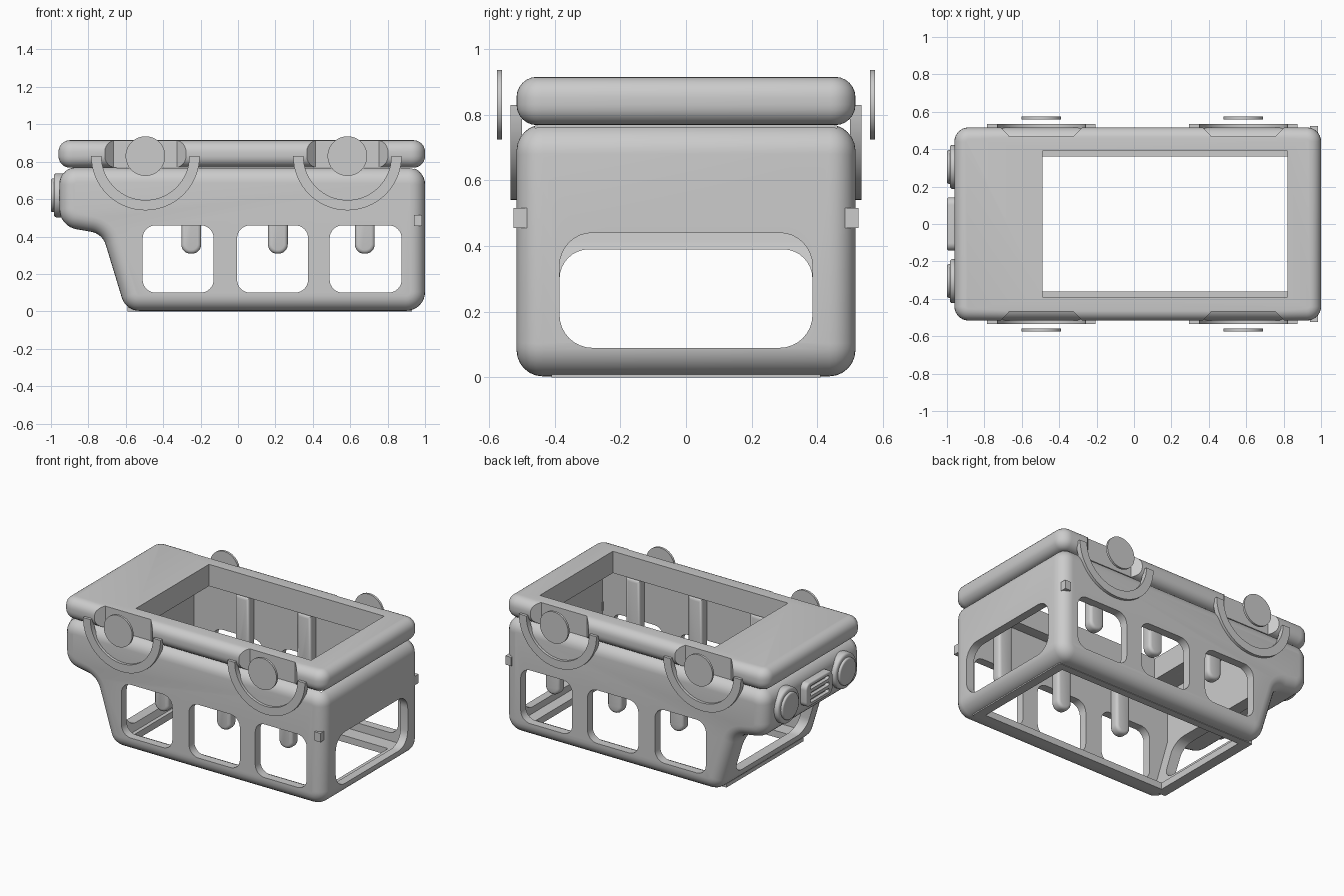
import bpy, bmesh, math
from mathutils import Vector

if "Cube" in bpy.data.objects:
    bpy.data.objects.remove(bpy.data.objects["Cube"], do_unlink=True)

grey = bpy.data.materials.new("plain_grey")
grey.use_nodes = True
grey.diffuse_color = (0.6, 0.6, 0.6, 1)
grey.node_tree.nodes["Principled BSDF"].inputs["Base Color"].default_value = (0.6, 0.6, 0.6, 1)


def rounded(corners, steps=8):
    """Outline from (u, v, radius) corners, each filleted with an arc."""
    out = []
    n = len(corners)
    for i, (u, v, r) in enumerate(corners):
        p = Vector((u, v))
        if r == 0:
            out.append(p)
            continue
        a = (Vector(corners[i - 1][:2]) - p).normalized()
        b = (Vector(corners[(i + 1) % n][:2]) - p).normalized()
        half = a.angle(b) / 2
        centre = p + (a + b).normalized() * (r / math.sin(half))
        start = (p + a * (r / math.tan(half)) - centre).normalized()
        end = (p + b * (r / math.tan(half)) - centre).normalized()
        for k in range(steps + 1):
            out.append(centre + start.slerp(end, k / steps).normalized() * r)
    return out


def rect(u0, u1, v0, v1, r=0.0):
    return rounded([(u0, v0, r), (u1, v0, r), (u1, v1, r), (u0, v1, r)])


def circle(u, v, r, n=48):
    return [Vector((u + r * math.cos(math.tau * k / n), v + r * math.sin(math.tau * k / n)))
            for k in range(n)]


def prism(name, outline, axis, lo, hi, bevel=0.0, segments=6):
    """Extrude an outline along an axis and round its two rims."""
    place = {"x": lambda p, t: (t, p.x, p.y),
             "y": lambda p, t: (p.x, t, p.y),
             "z": lambda p, t: (p.x, p.y, t)}[axis]
    bm = bmesh.new()
    a = [bm.verts.new(place(p, lo)) for p in outline]
    b = [bm.verts.new(place(p, hi)) for p in outline]
    caps = [bm.faces.new(a), bm.faces.new(b)]
    for i in range(len(a)):
        bm.faces.new((a[i - 1], a[i], b[i], b[i - 1]))
    bmesh.ops.recalc_face_normals(bm, faces=bm.faces)
    if bevel:
        rims = list({e for f in caps for e in f.edges})
        bmesh.ops.bevel(bm, geom=rims, offset=bevel, segments=segments,
                        profile=0.5, affect="EDGES", clamp_overlap=False)
    mesh = bpy.data.meshes.new(name)
    bm.to_mesh(mesh)
    bm.free()
    mesh.materials.append(grey)
    obj = bpy.data.objects.new(name, mesh)
    bpy.context.collection.objects.link(obj)
    return obj


def cut(obj, cutters):
    for c in cutters:
        mod = obj.modifiers.new("cut", "BOOLEAN")
        mod.object = c
        mod.operation = "DIFFERENCE"
        mod.solver = "EXACT"
        bpy.context.view_layer.objects.active = obj
        bpy.ops.object.modifier_apply(modifier=mod.name)
        bpy.data.objects.remove(c, do_unlink=True)


# Upturned van body with short nose
body = prism("body_shell", rounded([
    (-0.955, 0.77, 0.09), (-0.955, 0.455, 0.11), (-0.725, 0.415, 0.1),
    (-0.6, 0.003, 0.1), (1.0, 0.003, 0.1), (1.0, 0.77, 0.09)]),
    "y", -0.516, 0.516, bevel=0.08)

# Hollow cabin, roof opening and windows
hollow = [prism("cabin_cut", rounded([
    (-0.65, 0.8, 0), (-0.65, 0.42, 0), (-0.545, 0.045, 0),
    (0.945, 0.045, 0), (0.945, 0.8, 0)]), "y", -0.46, 0.46)]
hollow.append(prism("roof_cut", rect(-0.52, 0.87, -0.36, 0.36), "z", -0.1, 0.2))
for x0, x1 in ((-0.51, -0.13), (-0.005, 0.375), (0.49, 0.875)):
    hollow.append(prism("side_window_cut", rect(x0, x1, 0.1, 0.46, 0.07), "y", -0.7, 0.7))
hollow.append(prism("rear_window_cut", rect(-0.385, 0.385, 0.09, 0.44, 0.1), "x", 0.85, 1.1))
hollow.append(prism("windscreen_cut", rect(-0.385, 0.385, 0.09, 0.39, 0.09), "x", -0.76, -0.45))
cut(body, hollow)

# Thin rim around the roof opening
rim = prism("roof_rim", rect(-0.59, 0.93, -0.41, 0.41), "z", 0.0, 0.025)
cut(rim, [prism("rim_cut", rect(-0.52, 0.87, -0.36, 0.36), "z", -0.1, 0.1)])

# Chassis slab with its opening and wheel notches
slab = prism("chassis_slab", rect(-0.96, 1.0, -0.516, 0.516, 0.075), "z", 0.768, 0.915, bevel=0.062)
notches = [prism("floor_cut", rect(-0.49, 0.82, -0.39, 0.39), "z", 0.5, 1.1)]
wheels = (-0.495, 0.585)
for x in wheels:
    for s in (-1, 1):
        notches.append(prism("notch_cut", rounded([
            (x - 0.25, s * 0.55, 0), (x - 0.17, s * 0.467, 0),
            (x + 0.17, s * 0.467, 0), (x + 0.25, s * 0.55, 0)]), "z", 0.7, 1.1))
cut(slab, notches)

for s, side in ((1, "left"), (-1, "right")):
    def outward(name, outline, y0, y1, **kw):
        return prism(f"{name}_{side}", outline, "y", *sorted((s * y0, s * y1)), **kw)

    for x in wheels:
        # Half-ring wheel arch and wheel hub disc
        ring = []
        for r, order in ((0.29, 1), (0.235, -1)):
            arc = [Vector((x + r * math.cos(math.pi * (1 + k / 32)),
                           0.83 + r * math.sin(math.pi * (1 + k / 32)))) for k in range(33)]
            ring += arc[::order]
        outward("wheel_arch", ring, 0.5, 0.535)
        outward("hub_disc", circle(x, 0.83, 0.106), 0.56, 0.575)
    # Rounded posts inside the windows
    for x in (-0.25, 0.213, 0.678):
        outward("inner_post", rounded([
            (x - 0.053, 0.76, 0), (x - 0.053, 0.308, 0.05),
            (x + 0.053, 0.308, 0.05), (x + 0.053, 0.76, 0)]), 0.395, 0.465, bevel=0.02, segments=3)
    outward("rear_side_tab", rect(0.94, 0.983, 0.455, 0.515), 0.45, 0.525)
    # Round headlight with raised lens
    prism(f"headlight_{side}", circle(s * 0.305, 0.62, 0.118), "x", -0.985, -0.9, bevel=0.015, segments=3)
    prism(f"headlight_lens_{side}", circle(s * 0.305, 0.62, 0.09), "x", -1.0, -0.9, bevel=0.01, segments=3)

# Nose grille with horizontal slots
grille = prism("grille", rect(-0.142, 0.142, 0.54, 0.7, 0.04), "x", -1.0, -0.9, bevel=0.01, segments=3)
cut(grille, [prism("slot_cut", rect(-0.1, 0.1, z - 0.012, z + 0.012, 0.01), "x", -1.1, -0.975)
             for z in (0.575, 0.62, 0.665)])

for obj in bpy.context.scene.objects:
    obj.select_set(obj.type == "MESH")
bpy.context.view_layer.objects.active = body
bpy.ops.object.shade_smooth_by_angle(angle=math.radians(35))
